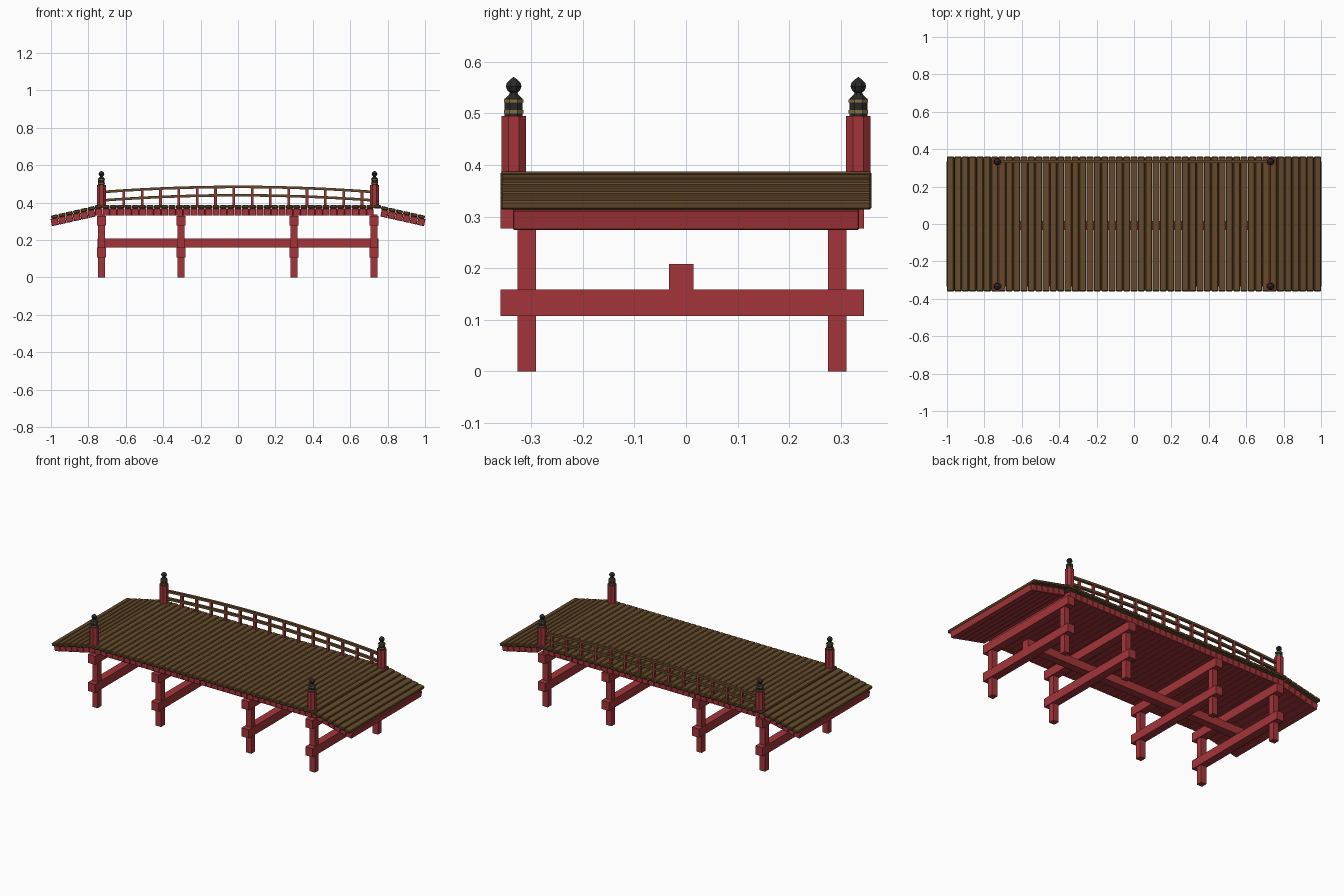
import bpy, bmesh, math
from mathutils import Matrix, Vector

if "Cube" in bpy.data.objects:
    bpy.data.objects.remove(bpy.data.objects["Cube"])


def mat(name, rgb):
    m = bpy.data.materials.new(name)
    m.diffuse_color = (*rgb, 1)
    m.use_nodes = True
    m.node_tree.nodes["Principled BSDF"].inputs["Base Color"].default_value = m.diffuse_color
    return m


RED = mat("red_paint", (0.37, 0.036, 0.042))
WOOD = mat("brown_wood", (0.13, 0.068, 0.025))
BLACK = mat("black_metal", (0.022, 0.022, 0.022))
GOLD = mat("gold_band", (0.22, 0.16, 0.05))


def finish(name, bm, m):
    bmesh.ops.recalc_face_normals(bm, faces=bm.faces)
    me = bpy.data.meshes.new(name)
    bm.to_mesh(me)
    bm.free()
    me.materials.append(m)
    ob = bpy.data.objects.new(name, me)
    bpy.context.collection.objects.link(ob)
    return ob


def add_box(bm, c, s, pitch=0.0):
    M = Matrix.Translation(c) @ Matrix.Rotation(pitch, 4, 'Y') @ Matrix.Diagonal((*s, 1))
    bmesh.ops.create_cube(bm, size=1, matrix=M)


def span_box(bm, x, y, z):
    add_box(bm, [(a + b) / 2 for a, b in (x, y, z)], [b - a for a, b in (x, y, z)])


def lathe(name, x, y, profile, m, sides=8):
    bm = bmesh.new()
    rings = []
    for r, z in profile:
        rings.append([bm.verts.new((x + r * math.cos(a), y + r * math.sin(a), z))
                      for a in [(k + 0.5) * math.tau / sides for k in range(sides)]])
    for a, b in zip(rings, rings[1:]):
        for k in range(sides):
            n = (k + 1) % sides
            bm.faces.new((a[k], a[n], b[n], b[k]))
    bm.faces.new(rings[0][::-1])
    bm.faces.new(rings[-1])
    return finish(name, bm, m)


# Deck: flat centre run with six stepped, tilted planks at each end
N, RAMP = 51, 6
STEP = 2 / N
SLOPE = math.radians(12)
planks, under = bmesh.new(), bmesh.new()
for i in range(N):
    x = -1 + STEP * (i + 0.5)
    k = max(0, RAMP - i, i - (N - 1 - RAMP))
    tilt = 0 if k == 0 else math.copysign(SLOPE, x)
    top = 0.388 - 0.0088 * k
    add_box(planks, (x, 0, top - 0.010), (STEP - 0.0015, 0.72, 0.018), tilt)
    if i != N - 1 - RAMP:          # one under-board is missing at the right
        add_box(under, (x - math.sin(tilt) * 0.004, 0, top - 0.0385),
                (STEP - 0.001, 0.67, 0.039), tilt)
for name, bm, m, w in (("deck_planks", planks, WOOD, 0.004),
                       ("deck_under_boards", under, RED, 0.002)):
    bev = finish(name, bm, m).modifiers.new("bevel", 'BEVEL')
    bev.width, bev.segments = w, 1

# Supporting trestles: two legs, a cap and a lower cross beam each
for n, x in enumerate((-0.73, -0.305, 0.30, 0.727)):
    bm = bmesh.new()
    for y in (-0.309, 0.293):
        span_box(bm, (x - 0.018, x + 0.018), (y - 0.018, y + 0.018), (0, 0.335))
    finish(f"trestle_legs_{n}", bm, RED)
    bm = bmesh.new()
    for z in (0.277, 0.107):
        span_box(bm, (x - 0.024, x + 0.024), (-0.36, 0.345), (z, z + 0.052))
    finish(f"trestle_beams_{n}", bm, RED)

# Long tie beam
bm = bmesh.new()
span_box(bm, (-0.75, 0.75), (-0.033, 0.015), (0.159, 0.208))
finish("long_tie_beam", bm, RED)

# Corner posts with banded collars and onion finials
for sx in (-1, 1):
    for sy in (-1, 1):
        x, y = 0.73 * sx, 0.334 * sy
        tag = ("left" if sx < 0 else "right") + ("_front" if sy < 0 else "_back")
        lathe("corner_post_" + tag, x, y, [(0.026, 0.37), (0.026, 0.495)], RED)
        lathe("post_finial_" + tag, x, y,
              [(0.019, 0.494), (0.019, 0.528), (0.010, 0.536), (0.008, 0.540),
               (0.013, 0.544), (0.0165, 0.552), (0.0145, 0.559), (0.008, 0.565),
               (0.001, 0.570)], BLACK)
        for z, part in ((0.500, "lower"), (0.521, "upper")):
            lathe(f"collar_{part}_{tag}", x, y, [(0.0205, z), (0.0205, z + 0.006)], GOLD)


# Arched railing on the back edge only
def arch(x, z0, z1):
    return z0 + (z1 - z0) * (1 - (x / 0.72) ** 2)


def rail(name, z0, z1, h=0.007, w=0.008, y=0.335, segs=14):
    bm = bmesh.new()
    prev = None
    for k in range(segs + 1):
        x = -0.72 + 1.44 * k / segs
        z = arch(x, z0, z1)
        ring = [bm.verts.new((x, y + a * w, z + b * h))
                for a, b in ((-1, -1), (1, -1), (1, 1), (-1, 1))]
        if prev:
            for j in range(4):
                n = (j + 1) % 4
                bm.faces.new((prev[j], prev[n], ring[n], ring[j]))
        else:
            bm.faces.new(ring)
        prev = ring
    bm.faces.new(prev)
    finish(name, bm, WOOD)


rail("upper_rail", 0.457, 0.484)
rail("lower_rail", 0.412, 0.439)
bm = bmesh.new()
for k in range(14):
    x = -0.61 + 0.0979 * k
    span_box(bm, (x - 0.007, x + 0.007), (0.328, 0.342), (0.38, arch(x, 0.457, 0.484)))
finish("railing_uprights", bm, RED)
